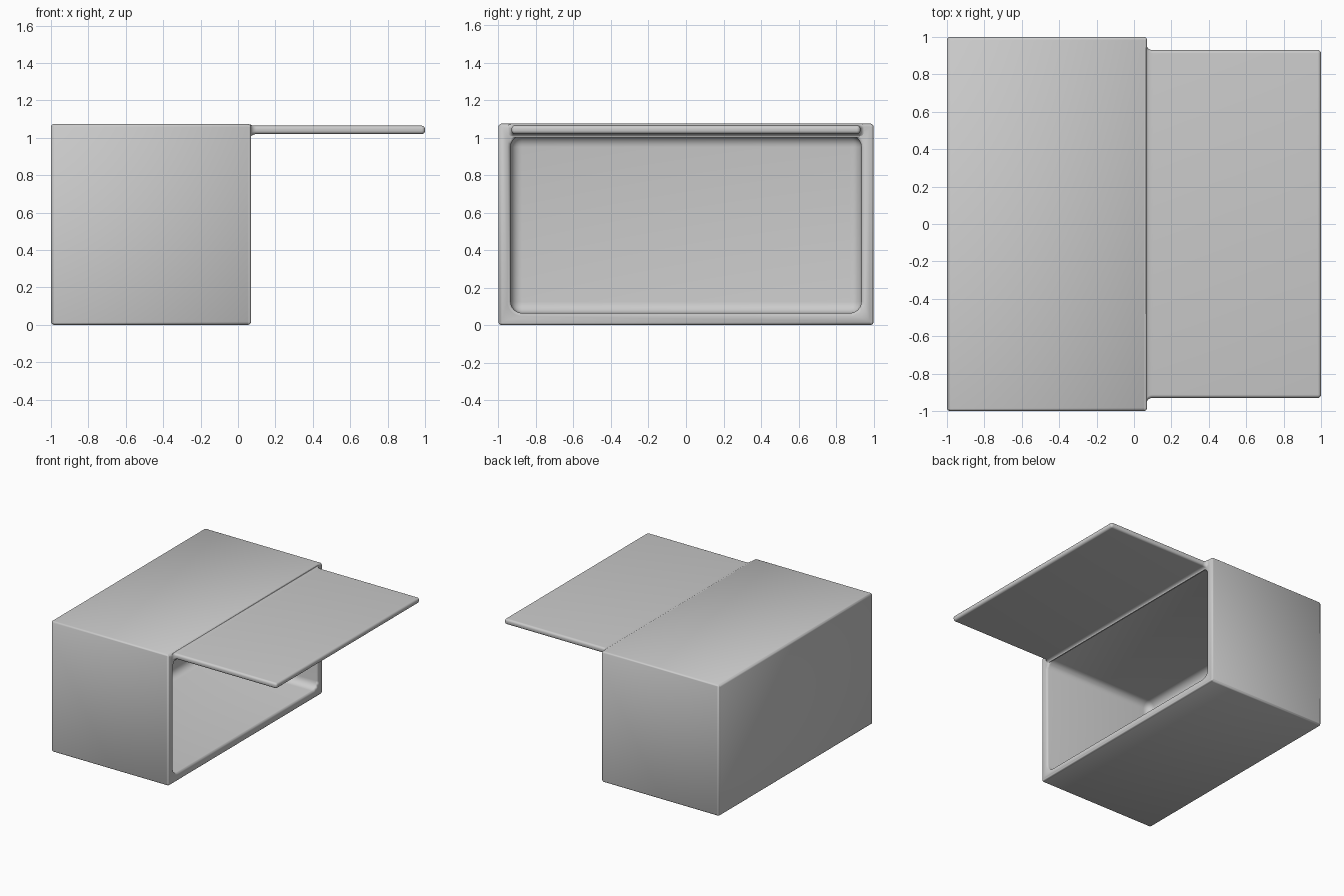
import bpy
import bmesh
from math import sin, cos, pi, radians
from mathutils import Vector

default = bpy.data.objects.get("Cube")
if default:
    bpy.data.objects.remove(default, do_unlink=True)


def add_object(name, bm):
    bmesh.ops.recalc_face_normals(bm, faces=bm.faces[:])
    mesh = bpy.data.meshes.new(name)
    bm.to_mesh(mesh)
    bm.free()
    obj = bpy.data.objects.new(name, mesh)
    bpy.context.collection.objects.link(obj)
    return obj


def make_block(name, low, high, radius=0):
    low, high = Vector(low), Vector(high)
    bm = bmesh.new()
    bmesh.ops.create_cube(bm, size=1)
    bmesh.ops.scale(bm, vec=high - low, verts=bm.verts[:])
    bmesh.ops.translate(bm, vec=(low + high) / 2, verts=bm.verts[:])
    if radius:
        bmesh.ops.bevel(bm, geom=bm.edges[:], offset=radius, segments=6,
                        profile=0.5, affect='EDGES')
    return add_object(name, bm)


def activate(obj):
    bpy.ops.object.select_all(action='DESELECT')
    obj.select_set(True)
    bpy.context.view_layer.objects.active = obj


def smooth(obj):
    activate(obj)
    bpy.ops.object.shade_smooth_by_angle(angle=radians(40))


# Open-sided box: hollowed block with softened edges
box = make_block("box_shell", (-1, -1, 0), (0.07, 1, 1.075))
cavity = make_block("cavity_cutter", (-0.935, -0.935, 0.065),
                    (0.4, 0.935, 1.01), 0.06)
cut = box.modifiers.new("Hollow", 'BOOLEAN')
cut.operation = 'DIFFERENCE'
cut.solver = 'EXACT'
cut.object = cavity
round_edges = box.modifiers.new("Round edges", 'BEVEL')
round_edges.width = 0.018
round_edges.segments = 4
round_edges.limit_method = 'ANGLE'
round_edges.angle_limit = radians(40)
round_edges.use_clamp_overlap = False
round_edges.harden_normals = True
activate(box)
for modifier in list(box.modifiers):
    bpy.ops.object.modifier_apply(modifier=modifier.name)
bpy.data.objects.remove(cavity, do_unlink=True)
smooth(box)


# Lid flap: rounded cross-sections lofted along x, flared where it meets the box
def section(bm, x, half, low, high, radius):
    ring = []
    corners = [(half, high), (-half, high), (-half, low), (half, low)]
    for i, (y, z) in enumerate(corners):
        cy = y - radius * (1 if y > 0 else -1)
        cz = z - radius * (1 if z == high else -1)
        for step in range(6):
            a = (i + step / 5) * pi / 2
            ring.append(bm.verts.new((x, cy + radius * cos(a),
                                      cz + radius * sin(a))))
    return ring


HALF, LOW, HIGH, EDGE = 0.93, 1.02, 1.065, 0.018
bm = bmesh.new()
rings = [section(bm, 0.045, 0.955, 1.015, 1.068, EDGE)]
for i in range(7):
    a = i / 6 * pi / 2
    flare = 1 - sin(a)
    x = 0.068 + 0.032 * (1 - cos(a))
    rings.append(section(bm, x, HALF + 0.025 * flare, LOW - 0.018 * flare,
                         HIGH + 0.006 * flare, EDGE))
for i in range(6):
    a = i / 5 * pi / 2
    inset = EDGE * (1 - cos(a))
    rings.append(section(bm, 1 - EDGE + EDGE * sin(a), HALF - inset,
                         LOW + inset, HIGH - inset, EDGE - inset * 0.9))
for a, b in zip(rings, rings[1:]):
    for i in range(len(a)):
        j = (i + 1) % len(a)
        bm.faces.new((a[i], a[j], b[j], b[i]))
bm.faces.new(rings[0])
bm.faces.new(rings[-1])
smooth(add_object("lid_flap", bm))
